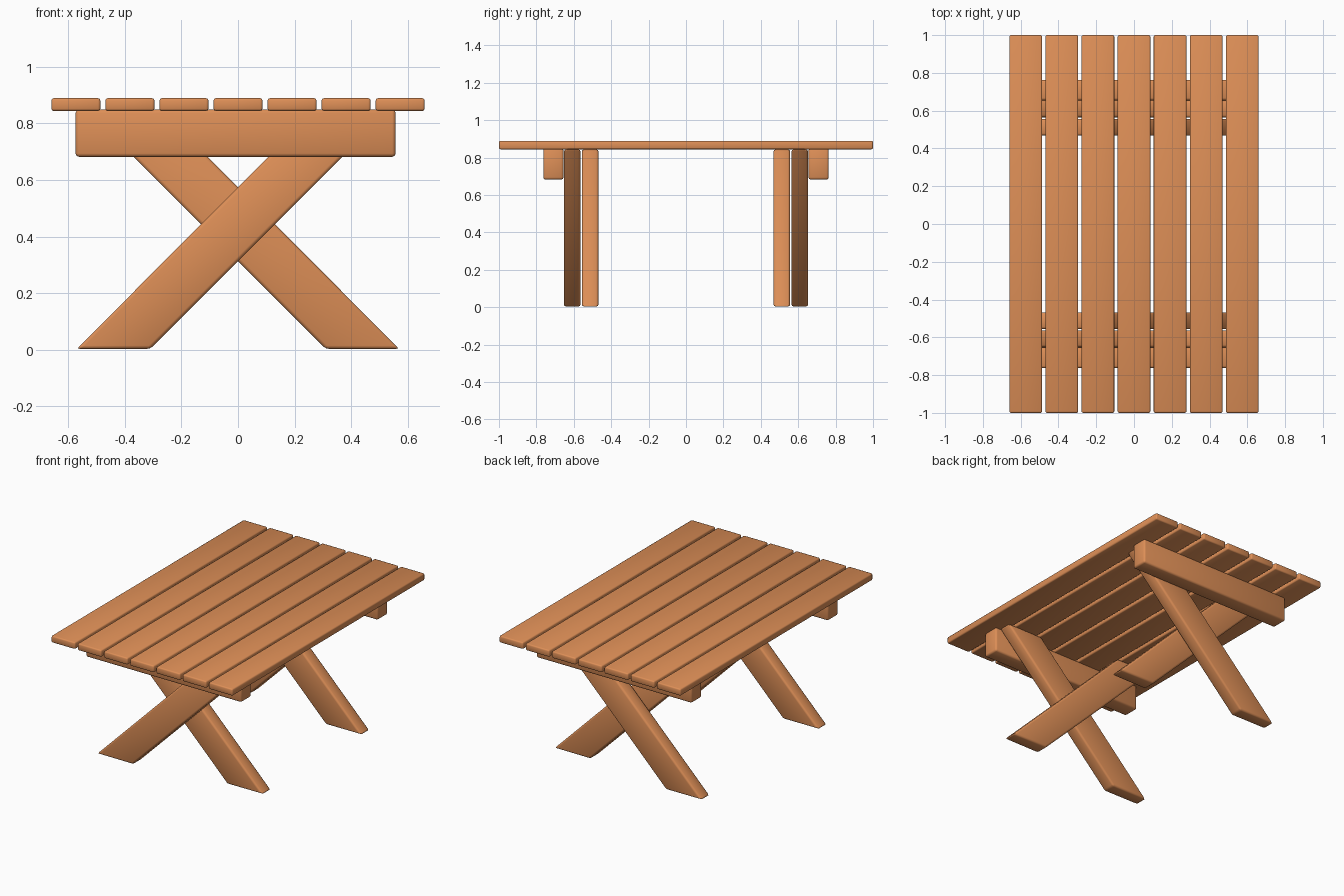
import bpy, bmesh, math

if "Cube" in bpy.data.objects:
    bpy.data.objects.remove(bpy.data.objects["Cube"])

wood = bpy.data.materials.new("warm wood")
wood.diffuse_color = (0.73, 0.275, 0.095, 1)
wood.use_nodes = True
wood.node_tree.nodes["Principled BSDF"].inputs["Base Color"].default_value = wood.diffuse_color


def plank(name, profile, y0, y1, bevel):
    """Extrude an x-z profile from y0 to y1 and round its edges."""
    bm = bmesh.new()
    face = bm.faces.new([bm.verts.new((x, y0, z)) for x, z in profile])
    ext = bmesh.ops.extrude_face_region(bm, geom=[face])
    for v in ext["geom"]:
        if isinstance(v, bmesh.types.BMVert):
            v.co.y = y1
    bmesh.ops.recalc_face_normals(bm, faces=bm.faces)
    me = bpy.data.meshes.new(name)
    bm.to_mesh(me)
    bm.free()
    me.materials.append(wood)
    for p in me.polygons:
        p.use_smooth = True
    ob = bpy.data.objects.new(name, me)
    bpy.context.collection.objects.link(ob)
    mod = ob.modifiers.new("rounded edges", "BEVEL")
    mod.width = bevel
    mod.segments = 2
    mod.limit_method = "ANGLE"
    mod.angle_limit = math.radians(30)
    return ob


def rect(x0, x1, z0, z1):
    return [(x0, z0), (x1, z0), (x1, z1), (x0, z1)]


# Table top: seven slats running front to back
for i in range(7):
    x = (i - 3) * 0.191
    plank(f"top_slat_{i + 1}", rect(x - 0.0865, x + 0.0865, 0.844, 0.889), -1, 1, 0.008)

# Slanted leg outline with level ends
top = 0.843
leg = [(-0.57, 0.003), (-0.31, 0.003), (0.53, top), (0.268, top)]
mirrored_leg = [(-x, z) for x, z in leg]

# Crossed legs and support beam at each end
for side, s in (("front", -1), ("back", 1)):
    plank(f"{side}_outer_leg", leg, s * 0.564, s * 0.653, 0.012)
    plank(f"{side}_inner_leg", mirrored_leg, s * 0.468, s * 0.557, 0.012)
    plank(f"{side}_support_beam", rect(-0.574, 0.557, 0.682, 0.849), s * 0.655, s * 0.763, 0.012)
